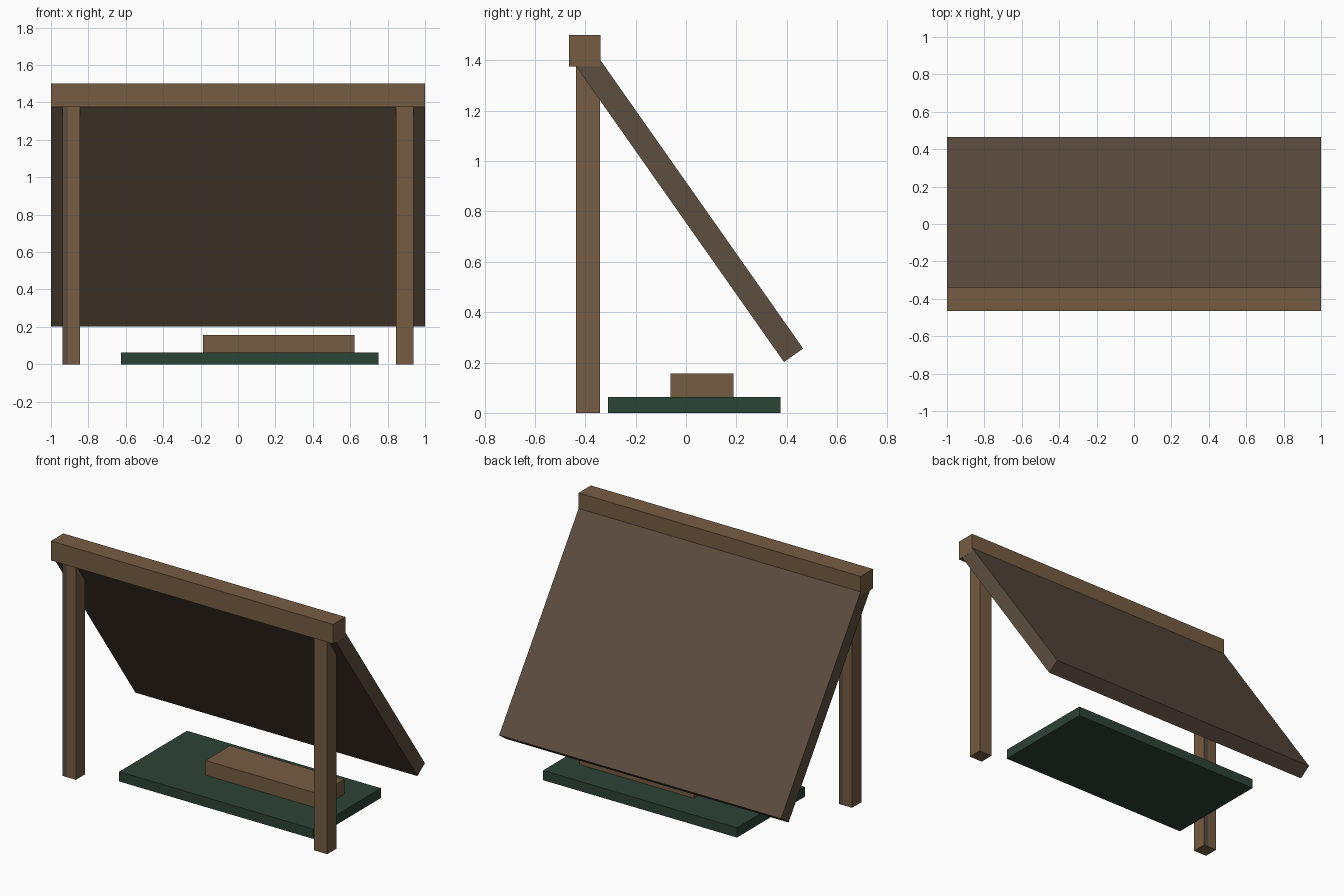
import bpy
import bmesh
import math

cube = bpy.data.objects.get("Cube")
if cube:
    bpy.data.objects.remove(cube, do_unlink=True)


def material(name, rgb):
    """Flat material from 0-255 sRGB values."""
    lin = [(c / 255 / 12.92) if c <= 10 else ((c / 255 + 0.055) / 1.055) ** 2.4 for c in rgb]
    mat = bpy.data.materials.new(name)
    mat.use_nodes = True
    mat.diffuse_color = (*lin, 1)
    bsdf = mat.node_tree.nodes["Principled BSDF"]
    bsdf.inputs["Base Color"].default_value = (*lin, 1)
    bsdf.inputs["Roughness"].default_value = 0.9
    return mat


wood = material("warm_wood", (118, 93, 66))
dark_wood = material("dark_wood", (93, 77, 62))
green = material("dark_green", (44, 67, 54))


def box(name, lo, hi, *mats):
    """Box between two opposite corners."""
    bm = bmesh.new()
    bmesh.ops.create_cube(bm, size=1)
    for v in bm.verts:
        v.co = [lo[i] if v.co[i] < 0 else hi[i] for i in range(3)]
    mesh = bpy.data.meshes.new(name)
    bm.to_mesh(mesh)
    bm.free()
    obj = bpy.data.objects.new(name, mesh)
    bpy.context.collection.objects.link(obj)
    for mat in mats:
        mesh.materials.append(mat)
    return obj


# Top beam
box("top_beam", (-1, -0.465, 1.375), (1, -0.34, 1.5), wood)

# Two posts under the beam
box("left_post", (0.844, -0.436, 0), (0.938, -0.342, 1.376), wood)
right_post = box("right_post", (-0.938, -0.436, 0), (-0.844, -0.342, 1.376), wood, dark_wood)

# Dark grain strip along one edge of the right post's front and back faces
bm = bmesh.new()
bm.from_mesh(right_post.data)
for x in (-0.908, -0.874):
    bmesh.ops.bisect_plane(bm, geom=bm.verts[:] + bm.edges[:] + bm.faces[:],
                           plane_co=(x, 0, 0), plane_no=(1, 0, 0))
bm.normal_update()
for f in bm.faces:
    x = f.calc_center_median().x
    if (f.normal.y < -0.9 and x < -0.908) or (f.normal.y > 0.9 and x > -0.874):
        f.material_index = 1
bm.to_mesh(right_post.data)
bm.free()

# Sloping panel, running from the beam down to the back; origin at its lower front edge
panel = box("sloping_panel", (-0.9995, 0, 0), (0.9995, 0.093, 1.44), dark_wood)
panel.location = (0, 0.389, 0.202)
panel.rotation_euler.x = math.atan2(0.575, 0.818)

# Ground mat with a wooden block on it
box("ground_mat", (-0.625, -0.31, 0), (0.75, 0.376, 0.0625), green)
box("wooden_block", (-0.1875, -0.0615, 0.0625), (0.622, 0.188, 0.157), wood)
